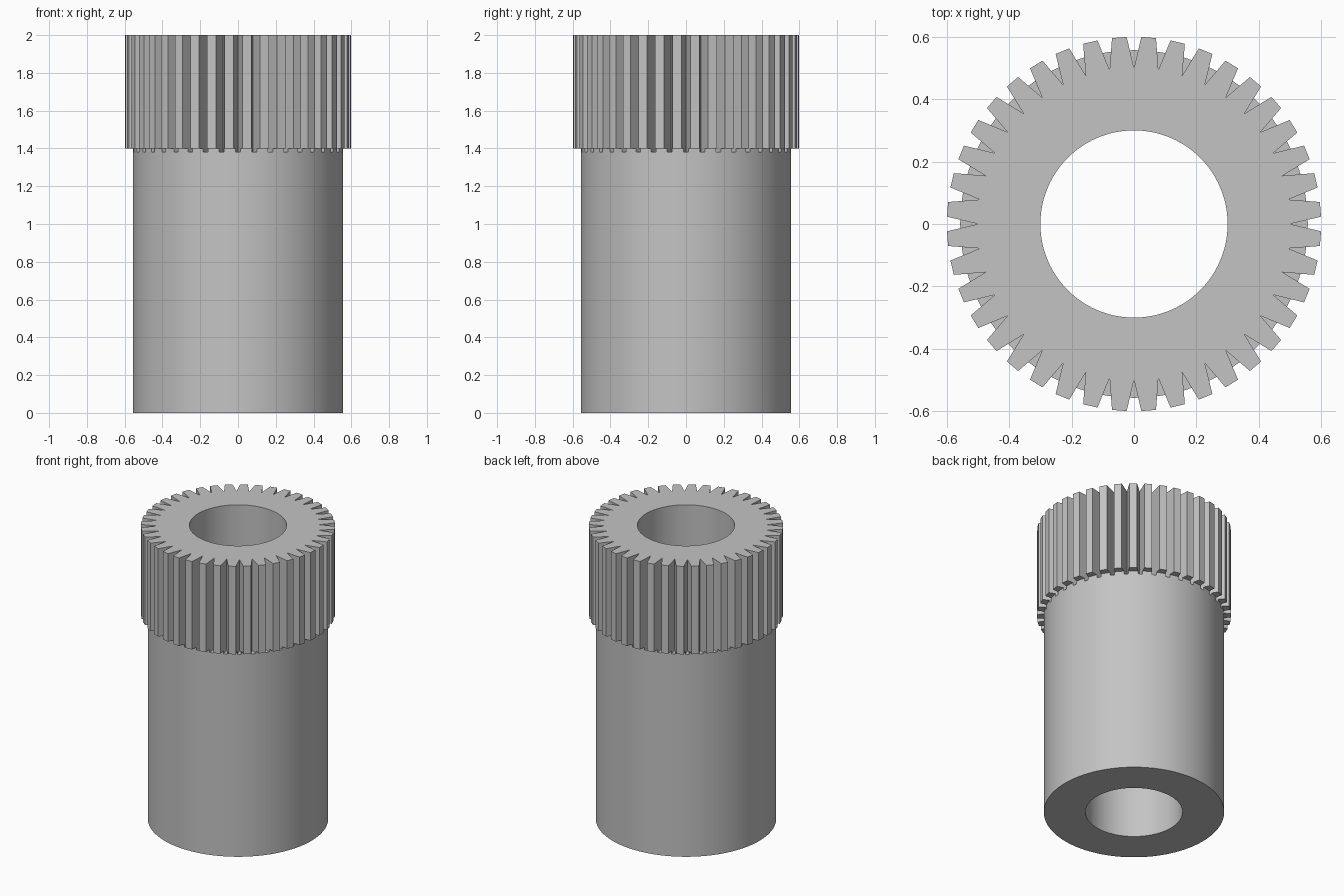
import bpy
import bmesh
from math import sin, cos, radians

if "Cube" in bpy.data.objects:
    bpy.data.objects.remove(bpy.data.objects["Cube"], do_unlink=True)

TEETH = 40
PITCH = 360 / TEETH
BORE, ROOT, BODY, TIP = 0.3, 0.5, 0.557, 0.6
FLANK, CORNER = 1.38, 2.25      # degrees from the notch centre line

# Angular stations of one pitch, starting at the notch root
STATIONS = [("root", 0), ("flank", FLANK), ("tip", CORNER),
            ("mid", PITCH / 2), ("tip", PITCH - CORNER), ("flank", PITCH - FLANK)]


def circle(r):
    return {"root": r, "flank": r, "tip": r, "mid": r}


notched_collar = {"root": ROOT, "flank": BODY, "tip": BODY, "mid": BODY}
gear = {"root": ROOT, "flank": BODY, "tip": TIP, "mid": TIP * cos(radians(CORNER))}

# Closed section: bore, base, body, notch floors, tooth undersides, top face
SECTIONS = [
    (circle(BORE), 0), (circle(BODY), 0), (circle(BODY), 1.38),
    (notched_collar, 1.38), (notched_collar, 1.4),
    (gear, 1.4), (gear, 2), (circle(BORE), 2),
]

bm = bmesh.new()
rings = []
for radii, z in SECTIONS:
    ring = []
    for tooth in range(TEETH):
        for kind, offset in STATIONS:
            a = radians(tooth * PITCH + offset)
            ring.append(bm.verts.new((radii[kind] * cos(a), radii[kind] * sin(a), z)))
    rings.append(ring)

# Skin neighbouring rings, the last one back to the first through the bore
for i, low in enumerate(rings):
    high = rings[(i + 1) % len(rings)]
    for k in range(len(low)):
        n = (k + 1) % len(low)
        bm.faces.new((low[k], low[n], high[n], high[k]))

bmesh.ops.remove_doubles(bm, verts=bm.verts[:], dist=0.0001)
bmesh.ops.recalc_face_normals(bm, faces=bm.faces[:])

mesh = bpy.data.meshes.new("gear_sleeve")
bm.to_mesh(mesh)
bm.free()
sleeve = bpy.data.objects.new("gear_sleeve", mesh)
bpy.context.collection.objects.link(sleeve)

# Plain grey metal
grey = bpy.data.materials.new("grey_metal")
grey.use_nodes = True
color = (0.55, 0.55, 0.55, 1)
grey.diffuse_color = color
grey.node_tree.nodes["Principled BSDF"].inputs["Base Color"].default_value = color
mesh.materials.append(grey)

# Smooth round walls, crisp teeth
bpy.ops.object.select_all(action="DESELECT")
sleeve.select_set(True)
bpy.context.view_layer.objects.active = sleeve
bpy.ops.object.shade_smooth_by_angle(angle=radians(30))
